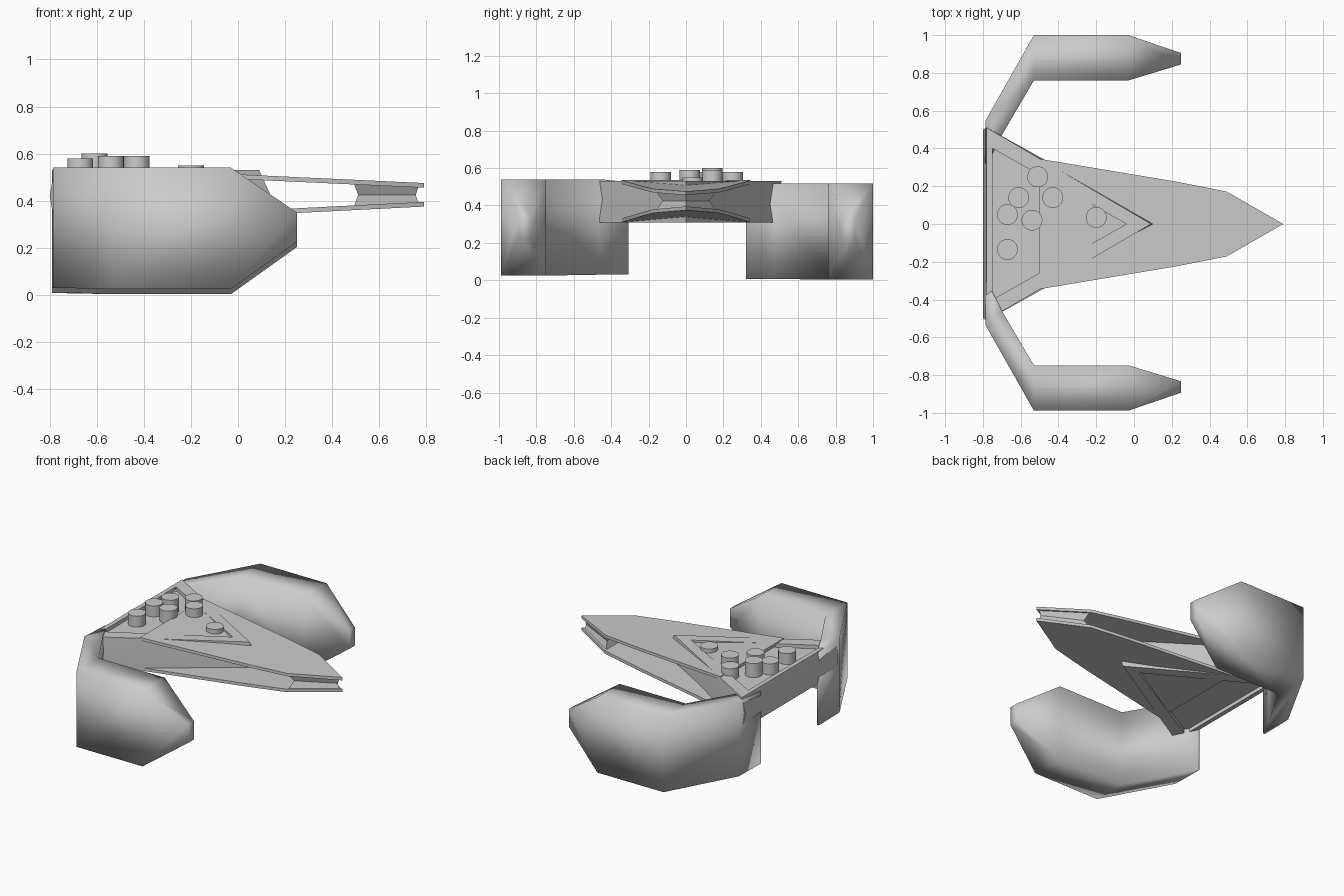
import bpy, bmesh, math

cube = bpy.data.objects.get("Cube")
if cube:
    bpy.data.objects.remove(cube, do_unlink=True)

grey = bpy.data.materials.new("hull_grey")
grey.use_nodes = True
grey.diffuse_color = (0.6, 0.6, 0.6, 1)
grey.node_tree.nodes["Principled BSDF"].inputs["Base Color"].default_value = (0.6, 0.6, 0.6, 1)


def loft(name, rings, angle=None):
    """Skin a row of equal-length point rings and cap both ends."""
    bm = bmesh.new()
    loops = [[bm.verts.new(p) for p in ring] for ring in rings]
    for a, b in zip(loops, loops[1:]):
        for i in range(len(a)):
            j = (i + 1) % len(a)
            bm.faces.new((a[i], a[j], b[j], b[i]))
    bm.faces.new(loops[0][::-1])
    bm.faces.new(loops[-1])
    bmesh.ops.recalc_face_normals(bm, faces=bm.faces)
    mesh = bpy.data.meshes.new(name)
    bm.to_mesh(mesh)
    bm.free()
    obj = bpy.data.objects.new(name, mesh)
    bpy.context.collection.objects.link(obj)
    mesh.materials.append(grey)
    mesh.shade_smooth()
    if angle:
        mesh.set_sharp_from_angle(angle=math.radians(angle))
    return obj


def triangle(apex, rear, half, z):
    return [(apex, 0, z), (rear, half, z), (rear, -half, z)]


# Triangular body with a bulging waist and a recess above and below
loft("body", [
    triangle(-0.04, -0.75, 0.40, 0.335),
    triangle(-0.04, -0.75, 0.40, 0.31),
    triangle(0.09, -0.78, 0.51, 0.31),
    triangle(0.14, -0.80, 0.50, 0.42),
    triangle(0.09, -0.78, 0.51, 0.53),
    triangle(-0.04, -0.75, 0.40, 0.53),
    triangle(-0.04, -0.75, 0.40, 0.505),
], 30)

# Two thin nose plates with open space between them
half_outline = [(-0.5, 0.345), (0.22, 0.225), (0.49, 0.172)]
outline = half_outline + [(0.79, 0)] + [(x, -y) for x, y in half_outline[::-1]]


def plate(name, z_rear, z_tip, thick):
    def height(x):
        return z_rear + (z_tip - z_rear) * (x + 0.5) / 1.29
    loft(name, [[(x, y, height(x) + d) for x, y in outline] for d in (0, thick)], 30)


plate("upper_nose_plate", 0.535, 0.475, -0.02)
plate("lower_nose_plate", 0.31, 0.375, 0.02)

# Solid nose tip with pinched sides
loft("nose_tip", [
    [(0.77, 0, 0.38), (0.49, 0.165, 0.365), (0.49, -0.165, 0.365)],
    [(0.755, 0, 0.425), (0.51, 0.125, 0.425), (0.51, -0.125, 0.425)],
    [(0.77, 0, 0.47), (0.49, 0.165, 0.48), (0.49, -0.165, 0.48)],
], 30)

# Bent side pods: outer point, inner point, bottom, top at each station
stations = [
    ((0.25, 0.905), (0.25, 0.845), 0.20, 0.325),
    ((-0.03, 1.0), (-0.03, 0.76), 0, 0.515),
    ((-0.53, 1.0), (-0.53, 0.76), 0, 0.515),
    ((-0.785, 0.55), (-0.70, 0.47), 0.005, 0.515),
    ((-0.79, 0.32), (-0.775, 0.32), 0.005, 0.50),
]
for name, side, lift, shift in (("rear_pod", 1, 0.003, 0), ("front_pod", -1, 0.025, 0.012)):
    loft(name, [[(o[0], side * (o[1] - shift), lo + lift), (i[0], side * (i[1] - shift), lo + lift),
                 (i[0], side * (i[1] - shift), hi + lift), (o[0], side * (o[1] - shift), hi + lift)]
                for o, i, lo, hi in stations])

# Round studs standing in the upper recess
studs = [(-0.51, 0.25, 0.58), (-0.61, 0.14, 0.60), (-0.43, 0.14, 0.59), (-0.67, 0.05, 0.58),
         (-0.54, 0.02, 0.59), (-0.67, -0.135, 0.58), (-0.20, 0.035, 0.55)]
sides = 24
for n, (x, y, top) in enumerate(studs):
    circle = [(x + 0.055 * math.cos(math.tau * k / sides),
               y + 0.055 * math.sin(math.tau * k / sides)) for k in range(sides)]
    loft(f"stud_{n + 1}", [[(u, v, z) for u, v in circle] for z in (0.49, top)], 40)
